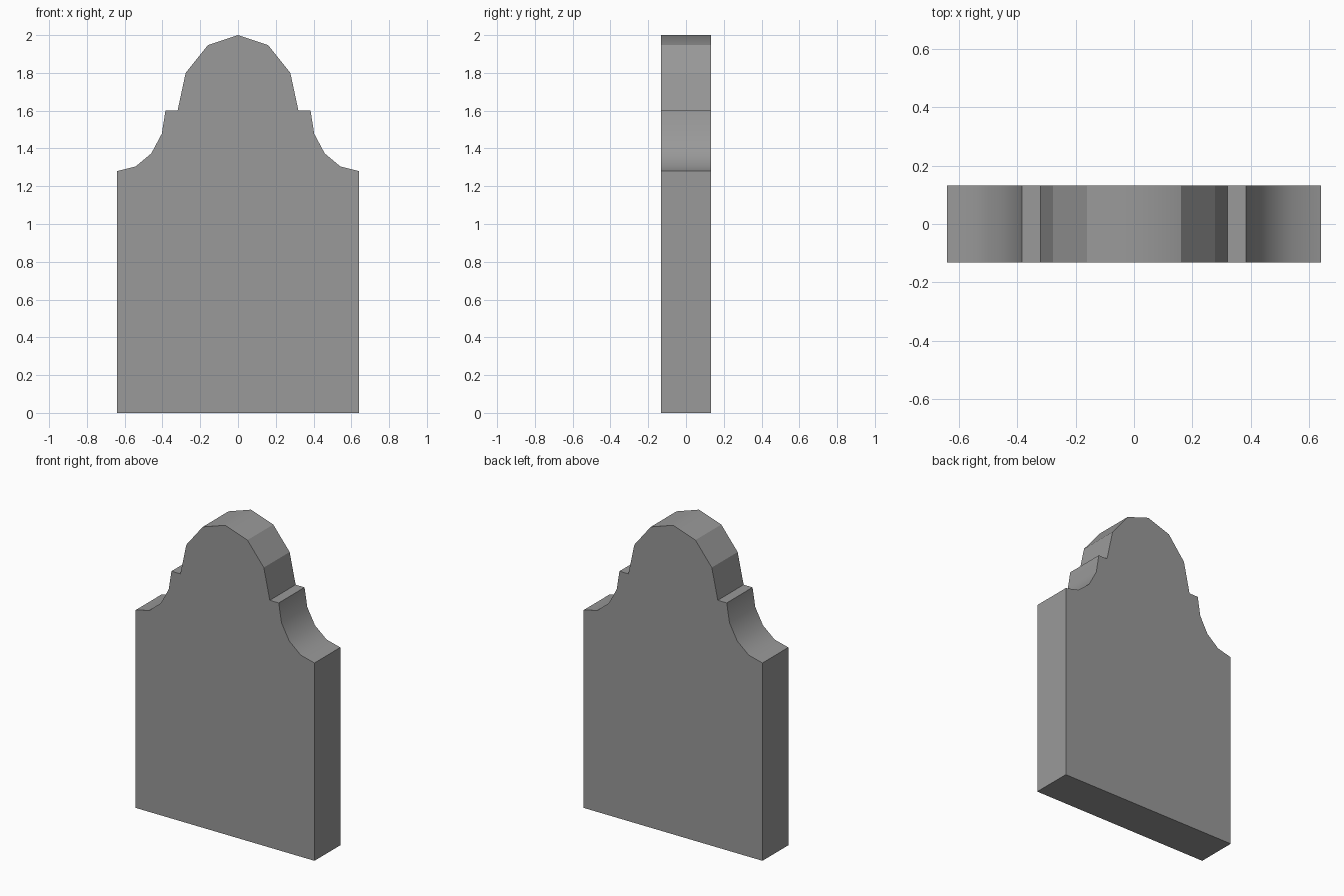
import bpy, bmesh
from math import sin, cos, radians

if "Cube" in bpy.data.objects:
    bpy.data.objects.remove(bpy.data.objects["Cube"])

HALF_W, HALF_D = 0.64, 0.132
SHOULDER_Z, STEP_Z = 1.28, 1.6


def arc(cx, cz, rx, rz, start, end, steps):
    """Points along an elliptical arc in the XZ plane (degrees)."""
    angles = [radians(start + (end - start) * i / steps) for i in range(steps + 1)]
    return [(cx + rx * cos(a), cz + rz * sin(a)) for a in angles]


# Right half outline: side, concave shoulder, small ledge, domed top
cove = arc(HALF_W, STEP_Z, 0.256, STEP_Z - SHOULDER_Z, 270, 180, 4)
dome = arc(0, STEP_Z, 0.32, 0.4, 0, 90, 3)
dome[-1] = (0, 2.0)
right = [(HALF_W, 0)] + cove + dome

# Mirror to the left half, skipping the shared apex
outline = right + [(-x, z) for x, z in reversed(right[:-1])]

# Extrude the outline through the slab thickness
bm = bmesh.new()
front = bm.faces.new([bm.verts.new((x, -HALF_D, z)) for x, z in outline])
extruded = bmesh.ops.extrude_face_region(bm, geom=[front], use_keep_orig=True)
back = [v for v in extruded["geom"] if isinstance(v, bmesh.types.BMVert)]
bmesh.ops.translate(bm, verts=back, vec=(0, 2 * HALF_D, 0))
bmesh.ops.recalc_face_normals(bm, faces=bm.faces)

# Smooth the coves and the apex, keep every other edge sharp
soft = cove[1:-1] + [dome[-1]]
for face in bm.faces:
    face.smooth = True
for edge in bm.edges:
    a, b = (v.co for v in edge.verts)
    across = abs(a.y - b.y) > HALF_D
    edge.smooth = across and any(
        abs(abs(a.x) - x) < 1e-4 and abs(a.z - z) < 1e-4 for x, z in soft)

mesh = bpy.data.meshes.new("headstone")
bm.to_mesh(mesh)
bm.free()
headstone = bpy.data.objects.new("headstone", mesh)
bpy.context.collection.objects.link(headstone)

# Dark grey stone
stone = bpy.data.materials.new("dark_stone")
stone.diffuse_color = (0.32, 0.32, 0.32, 1)
stone.use_nodes = True
stone.node_tree.nodes["Principled BSDF"].inputs["Base Color"].default_value = stone.diffuse_color
mesh.materials.append(stone)
